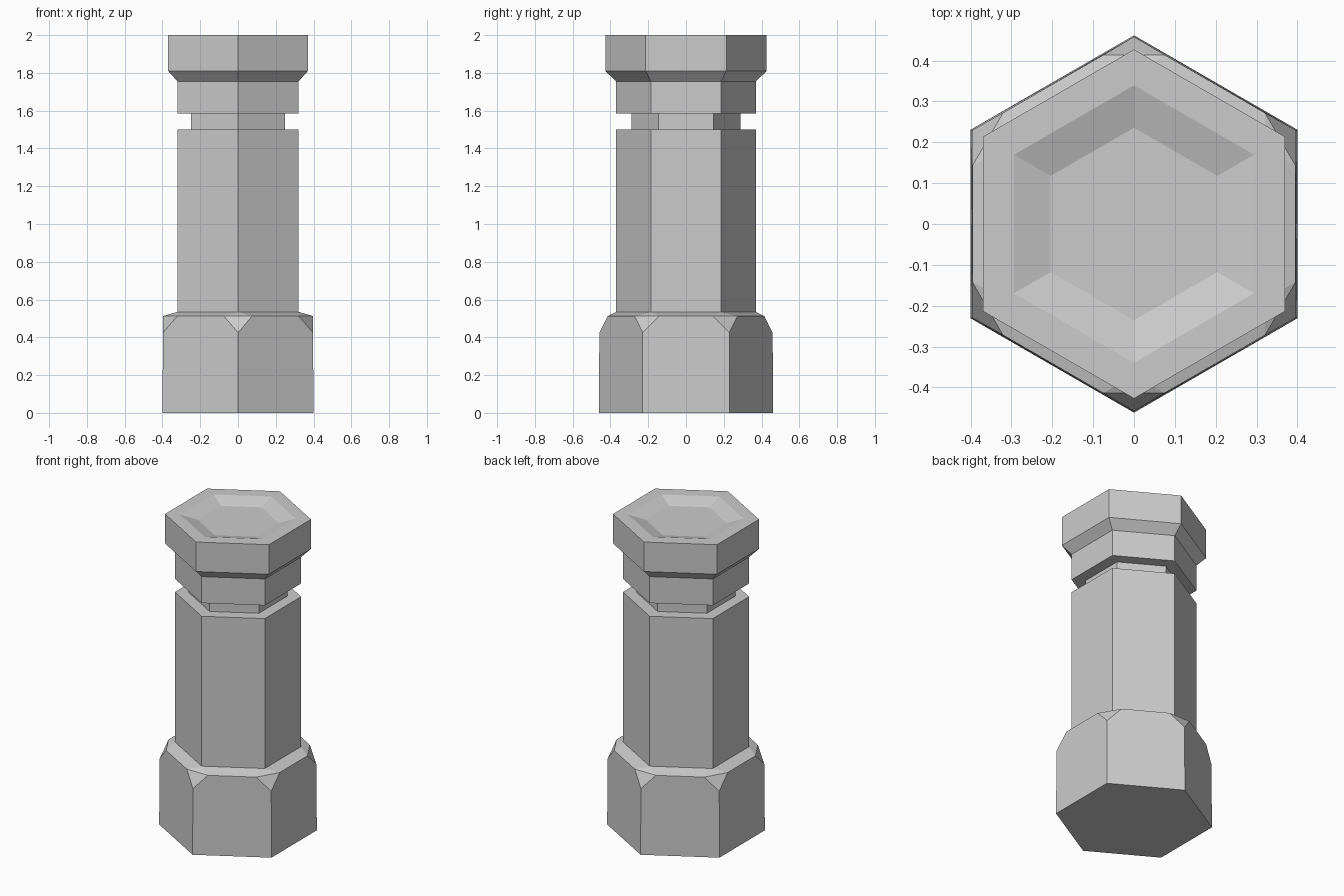
import bpy, bmesh, math

if "Cube" in bpy.data.objects:
    bpy.data.objects.remove(bpy.data.objects["Cube"])

N = 6
COS = math.cos(math.pi / N)


def corner(apothem, k):
    # Hexagon corners point along +y and -y
    a = math.radians(90 + 60 * k)
    r = apothem / COS
    return math.cos(a) * r, math.sin(a) * r


def ring(bm, apothem, z):
    return [bm.verts.new((*corner(apothem, k), z)) for k in range(N)]


bm = bmesh.new()

# Base block: slightly tapered sides with clipped upper corners
bottom = ring(bm, 0.40, 0.0)
knee = ring(bm, 0.397, 0.425)
RIM, RIM_Z, CUT = 0.396, 0.513, 0.19
after, before = [], []
for k in range(N):
    p, q, o = corner(RIM, k), corner(RIM, k + 1), corner(RIM, k - 1)
    for other, store in ((q, after), (o, before)):
        x, y = [a + (b - a) * CUT for a, b in zip(p, other)]
        store.append(bm.verts.new((x, y, RIM_Z)))
prev = ring(bm, 0.32, 0.535)
bm.faces.new(bottom[::-1])
for k in range(N):
    j = (k + 1) % N
    bm.faces.new((bottom[k], bottom[j], knee[j], before[j], after[k], knee[k]))
    bm.faces.new((after[k], before[j], prev[j], prev[k]))
    bm.faces.new((knee[k], after[k], before[k]))
    bm.faces.new((before[k], after[k], prev[k]))

# Shaft, groove, collar, flared cap and shallow dish: (apothem, z)
profile = [(0.32, 1.50), (0.25, 1.50), (0.25, 1.585), (0.32, 1.585),
           (0.32, 1.755), (0.37, 1.81), (0.37, 2.0),
           (0.294, 2.0), (0.204, 1.97)]
for apothem, z in profile:
    cur = ring(bm, apothem, z)
    for k in range(N):
        j = (k + 1) % N
        bm.faces.new((prev[k], prev[j], cur[j], cur[k]))
    prev = cur
bm.faces.new(prev)

bmesh.ops.recalc_face_normals(bm, faces=bm.faces)
mesh = bpy.data.meshes.new("hexagonal_pillar")
bm.to_mesh(mesh)
bm.free()
bpy.context.collection.objects.link(bpy.data.objects.new("hexagonal_pillar", mesh))
